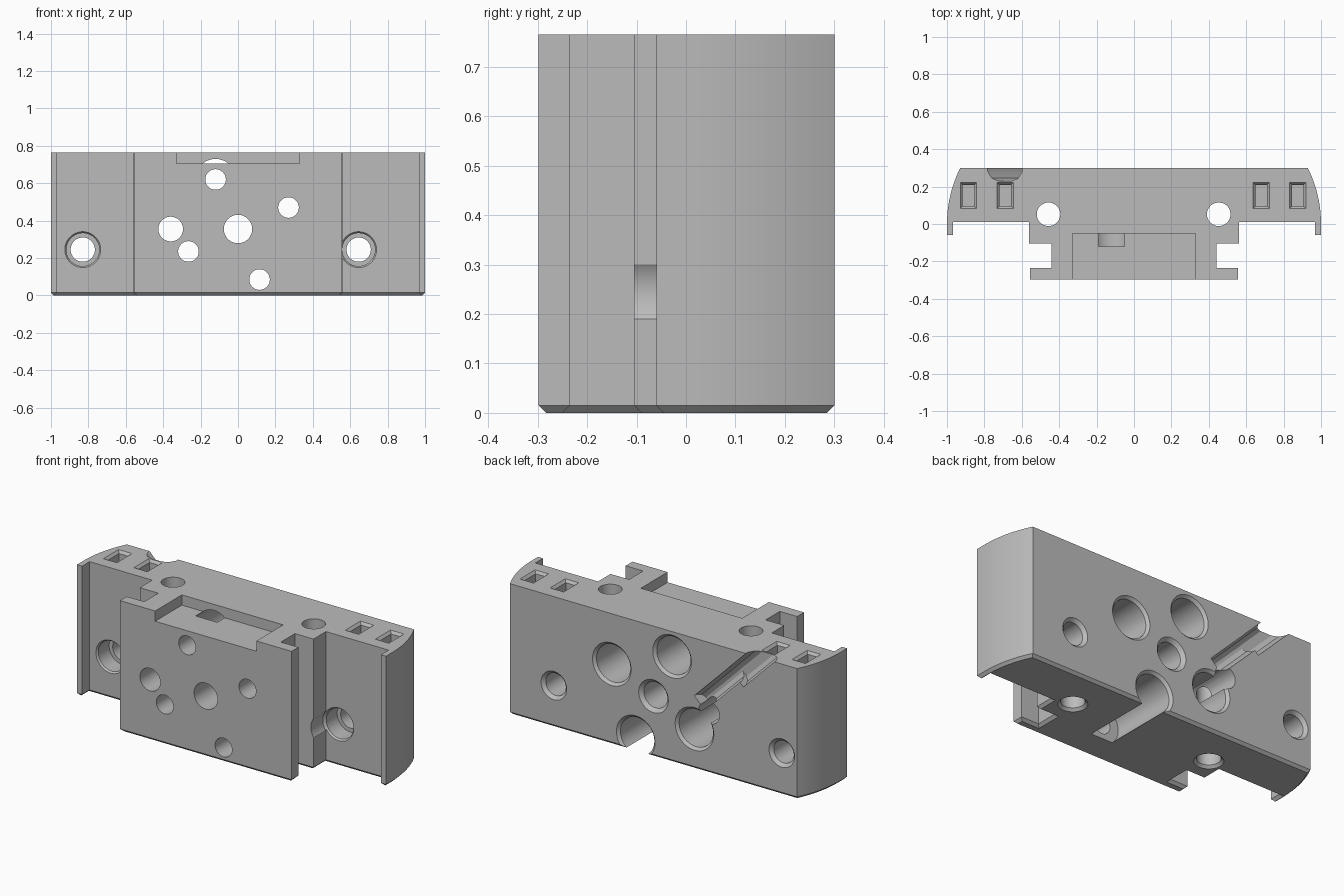
import bpy, bmesh, math
from mathutils import Vector

cube = bpy.data.objects.get("Cube")
if cube:
    bpy.data.objects.remove(cube)

HEIGHT, BACK, FRONT = 0.765, 0.30, -0.298

grey = bpy.data.materials.new("machined_grey")
grey.use_nodes = True
COLOUR = (0.5, 0.5, 0.5, 1)
grey.diffuse_color = COLOUR
grey.node_tree.nodes["Principled BSDF"].inputs["Base Color"].default_value = COLOUR


def make(name, bm):
    bmesh.ops.recalc_face_normals(bm, faces=bm.faces)
    mesh = bpy.data.meshes.new(name)
    bm.to_mesh(mesh)
    bm.free()
    mesh.materials.append(grey)
    obj = bpy.data.objects.new(name, mesh)
    bpy.context.collection.objects.link(obj)
    return obj


def prism(points, offset):
    """Extrude a closed outline of 3D points along an offset."""
    bm = bmesh.new()
    face = bm.faces.new([bm.verts.new(p) for p in points])
    out = bmesh.ops.extrude_face_region(bm, geom=[face])
    moved = [g for g in out["geom"] if isinstance(g, bmesh.types.BMVert)]
    bmesh.ops.translate(bm, verts=moved, vec=Vector(offset))
    return bm


def loft(rings):
    """Join matching rings of points into a closed solid."""
    bm = bmesh.new()
    rows = [[bm.verts.new(p) for p in ring] for ring in rings]
    n = len(rows[0])
    for lo, hi in zip(rows, rows[1:]):
        for i in range(n):
            j = (i + 1) % n
            bm.faces.new((lo[i], lo[j], hi[j], hi[i]))
    bm.faces.new(rows[0])
    bm.faces.new(rows[-1])
    return bm


# Body: mirrored rail profile with curved ends, extruded upward
R = 0.67
sweep = math.asin(BACK / R)
arc = [(1 - R + R * math.cos(a), R * math.sin(a))
       for a in (sweep * (1 - i / 12) for i in range(13))]
half = arc + [(1, -0.06), (0.967, -0.06), (0.967, 0.01), (0.562, 0.01),
              (0.562, -0.105), (0.442, -0.105), (0.442, -0.235),
              (0.555, -0.235), (0.555, FRONT)]
outline = half + [(-x, y) for x, y in reversed(half)]
bm = prism([(x, y, 0) for x, y in outline], (0, 0, HEIGHT))
low = [e for e in bm.edges if all(v.co.z < 0.001 for v in e.verts)]
bmesh.ops.bevel(bm, geom=low, offset=0.015, segments=1, affect='EDGES')
body = make("mounting_block", bm)


def cut(bm):
    """Subtract a solid from the body."""
    tool = make("cutter", bm)
    tool.hide_render = True
    mod = body.modifiers.new("cut", 'BOOLEAN')
    mod.operation, mod.solver, mod.object = 'DIFFERENCE', 'EXACT', tool
    bpy.context.view_layer.objects.active = body
    bpy.ops.object.modifier_apply(modifier=mod.name)
    bpy.data.objects.remove(tool)


def bore(a, b, steps, axis='Y'):
    """Round stepped hole; steps are (radius, position along axis)."""
    rings = []
    for r, t in steps:
        ring = []
        for i in range(40):
            ang = math.tau * (i + 0.5) / 40
            u, v = a + r * math.cos(ang), b + r * math.sin(ang)
            ring.append((u, t, v) if axis == 'Y' else (u, v, t))
        rings.append(ring)
    cut(loft(rings))


def slot(x, y, z, w, d):
    return [(x + i * w / 2, y + j * d / 2, z)
            for i, j in ((-1, -1), (1, -1), (1, 1), (-1, 1))]


# Front top pocket
cut(prism(slot(0, -0.2, 0.705, 0.655, 0.298), (0, 0, 0.2)))

# Stepped bores: narrow at the front, wide with a chamfered mouth at the back
for x, z in ((-0.12, 0.62), (0.27, 0.47), (-0.265, 0.235), (0.115, 0.085)):
    bore(x, z, [(0.055, -0.4), (0.055, -0.12), (0.11, -0.12),
                (0.11, 0.285), (0.135, 0.31)])

# Centre hole and the plain hole that meets the channel
bore(0, 0.355, [(0.076, -0.4), (0.076, 0.28), (0.1, 0.304)])
bore(-0.36, 0.355, [(0.066, -0.4), (0.066, 0.4)])

# Counterbored screw holes
for x in (-0.83, 0.645):
    bore(x, 0.245, [(0.1, -0.11), (0.1, 0.005), (0.088, 0.02), (0.088, 0.12),
                    (0.065, 0.12), (0.065, 0.282), (0.087, 0.304)])

# Vertical through holes, chamfered underneath
for x in (-0.457, 0.453):
    bore(x, 0.052, [(0.083, -0.005), (0.063, 0.015), (0.063, 0.9)], 'Z')

# Tapered rectangular sockets on top
for x in (-0.885, -0.688, 0.68, 0.875):
    cut(loft([slot(x, 0.152, 0.63, 0.062, 0.115),
              slot(x, 0.152, HEIGHT - 0.015, 0.062, 0.115),
              slot(x, 0.152, HEIGHT + 0.005, 0.096, 0.148)]))


# Diagonal channel on the back: narrow run, then a wider run to the top edge
def channel(left, right, start):
    section = [(left, 0.33), (left, 0.28), (left + 0.015, 0.245), (left + 0.04, 0.23),
               (right - 0.04, 0.23), (right - 0.015, 0.245), (right, 0.28), (right, 0.33)]
    k = math.sqrt(0.5)
    pts = [(k * (s - start), y, k * (s + start)) for s, y in section]
    length = 1.25 - start
    cut(prism(pts, (-k * length, 0, k * length)))


channel(0.02, 0.117, 0.49)
channel(-0.012, 0.118, 0.81)

# Smooth the bores and curved ends, keep the machined edges crisp
bpy.ops.object.select_all(action='DESELECT')
body.select_set(True)
bpy.context.view_layer.objects.active = body
bpy.ops.object.shade_smooth_by_angle(angle=math.radians(30))
